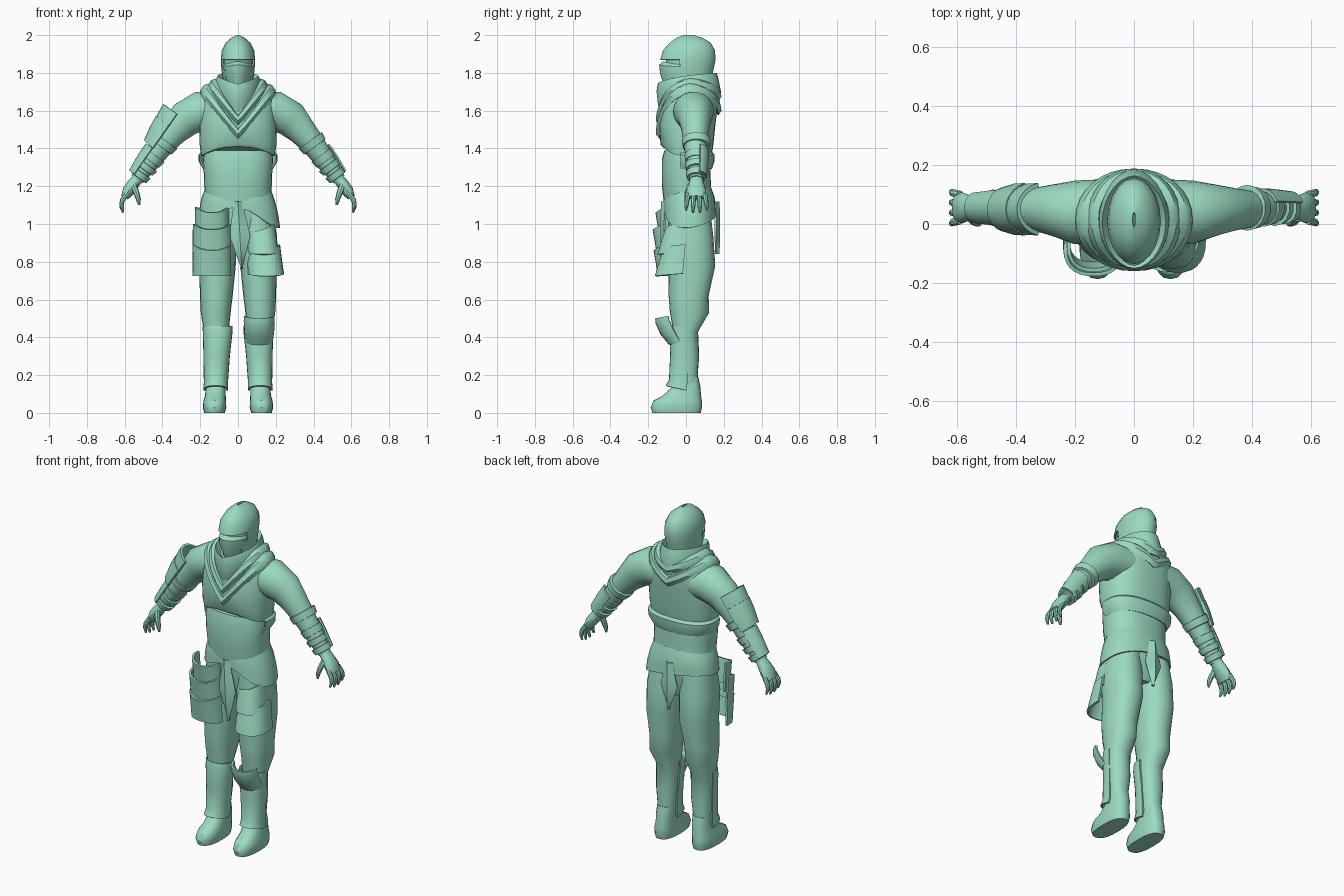
import bpy, bmesh, math
from mathutils import Vector

GREEN = bpy.data.materials.new("soft green")
GREEN.diffuse_color = (0.33, 0.70, 0.53, 1)


def sheet(name, rows, wrap=False, cap=False, thick=0, sx=1, skip=None):
    """Skin a grid of points (rows of equal length); sx=-1 mirrors in x."""
    bm = bmesh.new()
    g = [[bm.verts.new((p[0] * sx, p[1], p[2])) for p in r] for r in rows]
    n = len(g[0])
    for a, b in zip(g, g[1:]):
        for i in range(n if wrap else n - 1):
            j = (i + 1) % n
            f = bm.faces.new((a[i], a[j], b[j], b[i]))
            if skip and skip(f.calc_center_median()):
                bm.faces.remove(f)
    if cap:
        bm.faces.new(g[0])
        bm.faces.new(g[-1])
    bmesh.ops.recalc_face_normals(bm, faces=bm.faces[:])
    if thick:
        bmesh.ops.solidify(bm, geom=bm.faces[:], thickness=thick)
        bmesh.ops.recalc_face_normals(bm, faces=bm.faces[:])
    for f in bm.faces:
        f.smooth = True
    for e in bm.edges:
        e.smooth = len(e.link_faces) == 2 and e.calc_face_angle(0) < math.radians(38)
    me = bpy.data.meshes.new(name)
    bm.to_mesh(me)
    bm.free()
    me.materials.append(GREEN)
    ob = bpy.data.objects.new(name, me)
    bpy.context.collection.objects.link(ob)
    return ob


def spow(v, p):
    return math.copysign(abs(v) ** (2 / p), v)


def loft(name, rings, arc=None, n=20, p=2.0, drop=None, thick=0, sx=1, skip=None):
    """Rings (z, half width, front y, back y, centre x); angle 0 faces front."""
    a0, a1 = arc or (-180, 180)
    angs = [math.radians(a0 + (a1 - a0) * i / n) for i in range(n if not arc else n + 1)]
    rows = []
    for k, (z, rx, yf, yb, cx) in enumerate(rings):
        t = k / (len(rings) - 1)
        rows.append([(cx + rx * spow(math.sin(a), p),
                      (yf + yb) / 2 - (yb - yf) / 2 * spow(math.cos(a), p),
                      z + (drop(a, t) if drop else 0)) for a in angs])
    return sheet(name, rows, not arc, not arc and not thick, thick, sx, skip)


def tube(name, pts, arc=None, n=14, thick=0, sx=1):
    """Points (x, y, z, radius along y, radius outward); angle 90 faces outward."""
    a0, a1 = arc or (0, 360)
    rows = []
    for k, q in enumerate(pts):
        c = Vector(q[:3])
        t = Vector(pts[min(k + 1, len(pts) - 1)][:3]) - Vector(pts[max(k - 1, 0)][:3])
        up = t.cross(Vector((0, 1, 0))).normalized()
        side = up.cross(t).normalized()
        rows.append([c + side * q[3] * math.cos(a) + up * q[4] * math.sin(a)
                     for a in [math.radians(a0 + (a1 - a0) * i / n)
                               for i in range(n if not arc else n + 1)]])
    return sheet(name, rows, not arc, not arc and not thick, thick, sx)


def vee(front, back):
    """Height drop giving a V at the front and a shallower one at the back."""
    return lambda a: -(front if math.cos(a) > 0 else back) * (1 - abs(math.sin(a)))


# Head: face, mask and hood
loft("face", [(1.70, .065, -.08, .10, 0), (1.78, .075, -.10, .12, 0), (1.84, .078, -.108, .13, 0),
              (1.90, .075, -.105, .13, 0)])
loft("face_mask", [(1.73, .06, -.115, .1, 0), (1.79, .08, -.137, .1, 0), (1.835, .08, -.142, .1, 0),
                   (1.85, .07, -.118, .1, 0)], arc=(-85, 85), n=12, p=1.75, thick=.008,
     drop=lambda a, t: .012 * t * math.cos(a) ** 6)
loft("hood", [(1.75, .080, -.11, .13, 0), (1.82, .088, -.125, .147, 0), (1.87, .091, -.136, .157, 0),
              (1.92, .086, -.122, .153, 0), (1.96, .065, -.085, .13, 0), (1.987, .034, -.048, .085, 0),
              (2.0, .006, -.01, .04, 0)],
     skip=lambda c: c.z < 1.87 and c.y < -.05, thick=.01)

# Neck cowl and two draped scarf bands
cv = vee(.10, .02)
loft("neck_cowl", [(1.75, .085, -.12, .14, 0), (1.785, .108, -.15, .163, 0), (1.765, .118, -.156, .172, 0),
                   (1.71, .125, -.148, .185, 0), (1.67, .12, -.13, .178, 0)], n=28, p=1.9, thick=.008,
     drop=lambda a, t: t * cv(a) - .025 * math.cos(a) * (1 - t))
for nm, s, z, f, b in (("inner_scarf", .8, 1.735, .19, .06), ("outer_scarf", 1, 1.71, .235, .11)):
    dv = vee(f, b)
    loft(nm, [(z + .035, .15 * s, -.115, .15, 0), (z + .025, .18 * s, -.15, .182, 0),
              (z, .198 * s, -.16, .188, 0), (z - .025, .20 * s, -.14, .172, 0)],
         n=32, p=2.1, thick=.008, drop=lambda a, t, dv=dv: dv(a))

# Torso
loft("chest", [(1.36, .195, -.125, .135, 0), (1.42, .203, -.135, .145, 0), (1.52, .205, -.142, .155, 0),
               (1.60, .20, -.135, .165, 0), (1.67, .19, -.115, .168, 0), (1.72, .15, -.095, .155, 0),
               (1.76, .08, -.07, .12, 0)], n=28, p=2.5,
     drop=lambda a, t: .05 * max(0, 1 - 8 * t) * max(0, math.cos(a)) ** 2)
loft("waist_guard", [(1.17, .178, -.115, .135, 0), (1.25, .180, -.128, .13, 0), (1.34, .186, -.128, .132, 0),
                     (1.39, .18, -.115, .12, 0)], n=28, p=2.4,
     drop=lambda a, t: -.085 * max(0, 1 - 1.5 * t) * max(0, 1 - abs(math.sin(a))) * (math.cos(a) > 0))
loft("back_belt", [(1.29, .184, -.12, .137, 0), (1.33, .208, -.12, .15, 0), (1.365, .21, -.12, .152, 0),
                   (1.38, .195, -.12, .14, 0)], arc=(75, 285), n=18, p=2.4, thick=.008)
loft("pelvis", [(.90, .10, -.07, .10, 0), (.98, .17, -.09, .13, 0), (1.1, .178, -.1, .135, 0),
                (1.2, .165, -.1, .12, 0)], p=2.3)
loft("hip_wrap", [(1.19, .172, -.105, .135, 0), (1.12, .195, -.117, .152, .002), (1.05, .208, -.118, .156, .006),
                  (.985, .215, -.118, .158, .008)], n=28, p=2.3, thick=.008,
     drop=lambda a, t: t * (.03 - .035 * math.sin(a) + .07 * max(0, math.cos(a)) ** 6
                            + .03 * max(0, -math.cos(a))))


def leaf(name, y, top, tip, half, lean, out):
    """Hanging pointed cloth with a centre fold."""
    rows = []
    for k in range(9):
        t = k / 8
        w = half * (.4 + 1.2 * t if t < .5 else 2 * (1 - t) ** .9 * .93 + .005)
        rows.append([(lean * t + w * u, y + out * (1 - abs(u)) + out * .8 * t * (1 - t),
                      top + (tip - top) * t) for u in (-1, -.5, 0, .5, 1)])
    return sheet(name, rows, thick=.01)


leaf("front_loincloth", -.112, 1.12, .76, .055, .02, -.02)
leaf("back_loincloth", .157, 1.12, .84, .055, 0, .02)

# Legs, boots and shin guards
for sx, side in ((1, "right"), (-1, "left")):
    loft(side + "_leg", [(.08, .05, -.05, .075, .118), (.2, .055, -.062, .062, .117), (.3, .064, -.07, .07, .115),
                         (.43, .066, -.068, .064, .115), (.53, .079, -.085, .122, .118),
                         (.62, .087, -.092, .12, .115), (.78, .096, -.092, .155, .108),
                         (.93, .1, -.1, .145, .107), (1.06, .085, -.09, .13, .1)], p=2.2, sx=sx)
    loft(side + "_boot", [(0, .055, -.178, .078, .124), (.03, .062, -.187, .085, .124),
                          (.065, .06, -.172, .084, .123), (.09, .055, -.125, .08, .12),
                          (.14, .052, -.07, .076, .118), (.19, .048, -.05, .065, .117)], p=2.5, sx=sx)
    loft(side + "_shin_guard", [(.125, .066, -.108, .06, .118), (.16, .064, -.09, .06, .117),
                                (.3, .070, -.084, .06, .113), (.42, .078, -.088, .06, .108),
                                (.46, .08, -.078, .06, .108)],
         arc=(-105, 105), n=14, p=2.2, thick=.01, sx=sx,
         drop=lambda a, t: (1 - t) * .02 * math.cos(a))

# Single knee plate
loft("knee_plate", [(.375, .072, -.09, .05, .112), (.43, .08, -.135, .03, .112), (.49, .082, -.162, .0, .112),
                    (.515, .08, -.163, -.01, .112)], arc=(-85, 85), n=12, p=2.2, thick=.012,
     drop=lambda a, t: -.015 * math.cos(a) * (1 - 2 * t) - .03 * t * math.cos(a))

# Layered thigh plates
for i, (z, rx, yo) in enumerate(((.74, .104, 0), (.85, .104, -.005), (.94, .092, .01))):
    h = .135
    loft("left_thigh_plate_%d" % (i + 1),
         [(z, rx, -.15 + yo, .02, .137), (z + h * .5, rx, -.16 + yo, .02, .137),
          (z + h, rx * .98, -.172 + yo, .01, .137)],
         arc=(-75, 100), n=14, p=2.4, thick=.012, sx=-1,
         drop=lambda a, t: .03 * t * math.sin(a) ** 2 - .015)
for i, (z, w) in enumerate(((.735, 0), (.85, -.014))):
    loft("right_thigh_plate_%d" % (i + 1),
         [(z, .096 + w, -.165 - w, .06, .148 + w), (z + .07, .092 + w, -.145 - w, .06, .14 + w),
          (z + .13, .085 + w, -.125 - w, .06, .138 + w)],
         arc=(-85, 105), n=14, p=2.4, thick=.012,
         drop=lambda a, t: .025 * t * math.sin(a) - .01 * math.cos(a))

# Arms, arm bands and hands
Y = .055
for sx, side in ((1, "right"), (-1, "left")):
    tube(side + "_arm", [(.10, .04, 1.60, .11, .10), (.20, .04, 1.597, .108, .107), (.28, .048, 1.555, .086, .097),
                         (.34, .05, 1.49, .072, .077), (.40, .05, 1.42, .062, .064),
                         (.465, Y, 1.33, .052, .053), (.535, Y, 1.235, .036, .036)], n=18, sx=sx)
    for j, (x, z, r, l) in enumerate(((.395, 1.425, .074, .022), (.452, 1.348, .060, .022),
                                      (.487, 1.30, .058, .018), (.517, 1.258, .052, .018))):
        tube("%s_arm_band_%d" % (side, j + 1),
             [(x + l * k * .59, Y, z - l * k * .81, r + b, r + b) for k, b in
              ((-1, -.012), (-.9, .004), (.9, -.002), (1, -.014))], sx=sx)
    tube(side + "_forearm_guard", [(.43, Y, 1.385, .066, .072), (.47, Y, 1.33, .064, .07),
                                   (.53, Y, 1.25, .056, .058)],
         arc=(25, 155) if sx < 0 else (-10, 70), n=8, thick=.01, sx=sx)
    tube(side + "_palm", [(.525, Y, 1.25, .032, .028), (.555, Y, 1.21, .042, .032),
                          (.58, Y, 1.175, .052, .032), (.60, Y, 1.14, .05, .02)], n=12, sx=sx)
    for j in range(4):
        y = .012 + .029 * j
        d = (j - 1.5) * .004
        e = .012 if j in (0, 3) else 0
        tube("%s_finger_%d" % (side, j + 1),
             [(.590, y, 1.16, .014, .014), (.613, y + d, 1.125, .013, .013),
              (.617, y + d * 1.5, 1.09 + e, .011, .011), (.608, y + d * 2, 1.06 + e, .006, .006)], n=8, sx=sx)
    tube(side + "_thumb", [(.553, .025, 1.205, .018, .018), (.538, .008, 1.165, .016, .016),
                           (.527, .004, 1.13, .013, .013), (.523, .004, 1.10, .006, .006)], n=8, sx=sx)

# Layered plates on the left upper arm only
for i, (x, z, r) in enumerate(((.30, 1.565, .12), (.345, 1.505, .112))):
    tube("upper_arm_plate_%d" % (i + 1),
         [(x, .05, z, .092, r), (x + .04, .05, z - .055, .09, r - .008), (x + .09, .05, z - .115, .076, r - .03)],
         arc=(15, 165), n=10, thick=.014, sx=-1)
